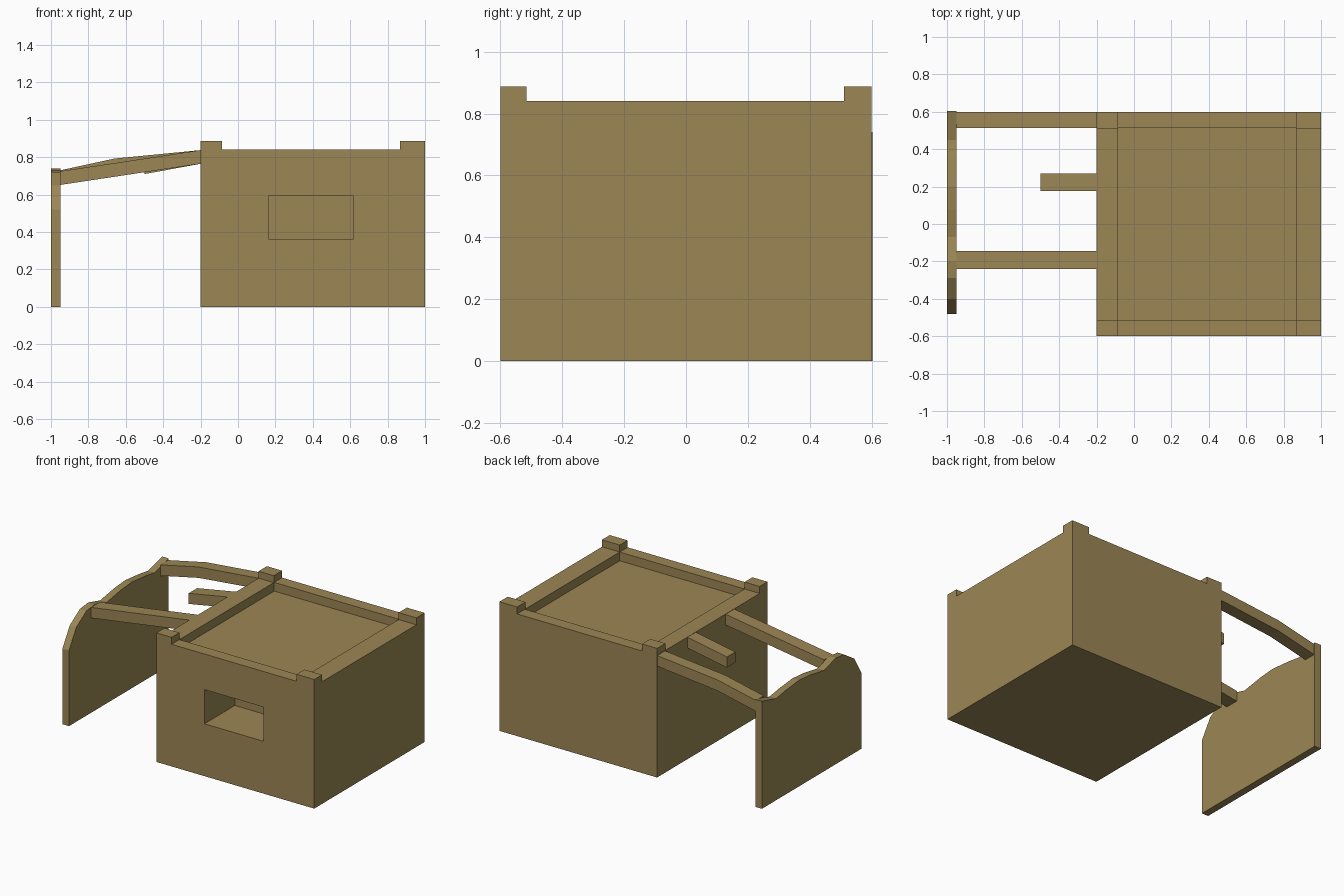
import bpy, bmesh

if "Cube" in bpy.data.objects:
    bpy.data.objects.remove(bpy.data.objects["Cube"])

mat = bpy.data.materials.new("sandstone")
mat.diffuse_color = (0.33, 0.24, 0.09, 1)
mat.use_nodes = True
mat.node_tree.nodes["Principled BSDF"].inputs["Base Color"].default_value = mat.diffuse_color


def prism(name, pts, axis, a, b):
    """Extrude a 2D profile along x (pts = y,z) or y (pts = x,z) from a to b."""
    bm = bmesh.new()
    place = (lambda p, t: (t, p[0], p[1])) if axis == "x" else (lambda p, t: (p[0], t, p[1]))
    lo = [bm.verts.new(place(p, a)) for p in pts]
    hi = [bm.verts.new(place(p, b)) for p in pts]
    bm.faces.new(lo)
    bm.faces.new(hi[::-1])
    n = len(pts)
    for i in range(n):
        j = (i + 1) % n
        bm.faces.new((lo[i], hi[i], hi[j], lo[j]))
    bmesh.ops.recalc_face_normals(bm, faces=bm.faces)
    me = bpy.data.meshes.new(name)
    bm.to_mesh(me)
    bm.free()
    me.materials.append(mat)
    ob = bpy.data.objects.new(name, me)
    bpy.context.collection.objects.link(ob)
    return ob


def box(name, x0, x1, y0, y1, z0, z1):
    return prism(name, [(x0, z0), (x1, z0), (x1, z1), (x0, z1)], "y", y0, y1)


def cut(target, cutter):
    """Subtract the cutter, then remove it."""
    mod = target.modifiers.new("cut", "BOOLEAN")
    mod.operation = "DIFFERENCE"
    mod.solver = "EXACT"
    mod.object = cutter
    bpy.context.view_layer.objects.active = target
    bpy.ops.object.modifier_apply(modifier=mod.name)
    bpy.data.objects.remove(cutter)


def beam(name, y0, y1, top, bottom):
    return prism(name, bottom + top[::-1], "y", y0, y1)


# House block with sunken roof and window niche
house = box("house_block", -0.2, 1.0, -0.6, 0.6, 0.0, 0.84)
cut(house, box("roof_cutter", -0.085, 0.865, -0.515, 0.515, 0.78, 1.0))
cut(house, box("window_cutter", 0.165, 0.615, -0.7, -0.27, 0.36, 0.595))

# Corner posts on the parapet
for side_x, x0, x1 in (("left", -0.2, -0.085), ("right", 0.865, 1.0)):
    for side_y, y0, y1 in (("front", -0.6, -0.515), ("back", 0.51, 0.6)):
        box(f"corner_post_{side_y}_{side_x}", x0, x1, y0, y1, 0.84, 0.888)

# Broken free-standing wall
ragged = [(0.603, 0.74), (0.45, 0.70), (0.35, 0.715), (0.2, 0.73), (0.08, 0.72),
          (-0.07, 0.695), (-0.2, 0.73), (-0.29, 0.72), (-0.40, 0.65), (-0.48, 0.52)]
prism("ruined_wall", [(-0.48, 0.0), (0.603, 0.0)] + ragged, "x", -1.0, -0.95)

# Roof beams: one straight, one bowed, one snapped short
beam("front_beam", -0.24, -0.145, [(-0.95, 0.725), (-0.2, 0.838)], [(-0.95, 0.652), (-0.2, 0.765)])
beam("back_beam", 0.513, 0.598, [(-0.95, 0.73), (-0.66, 0.793), (-0.2, 0.838)],
     [(-0.95, 0.655), (-0.66, 0.718), (-0.2, 0.765)])
beam("broken_beam", 0.177, 0.27, [(-0.5, 0.783), (-0.2, 0.838)], [(-0.5, 0.71), (-0.2, 0.765)])
